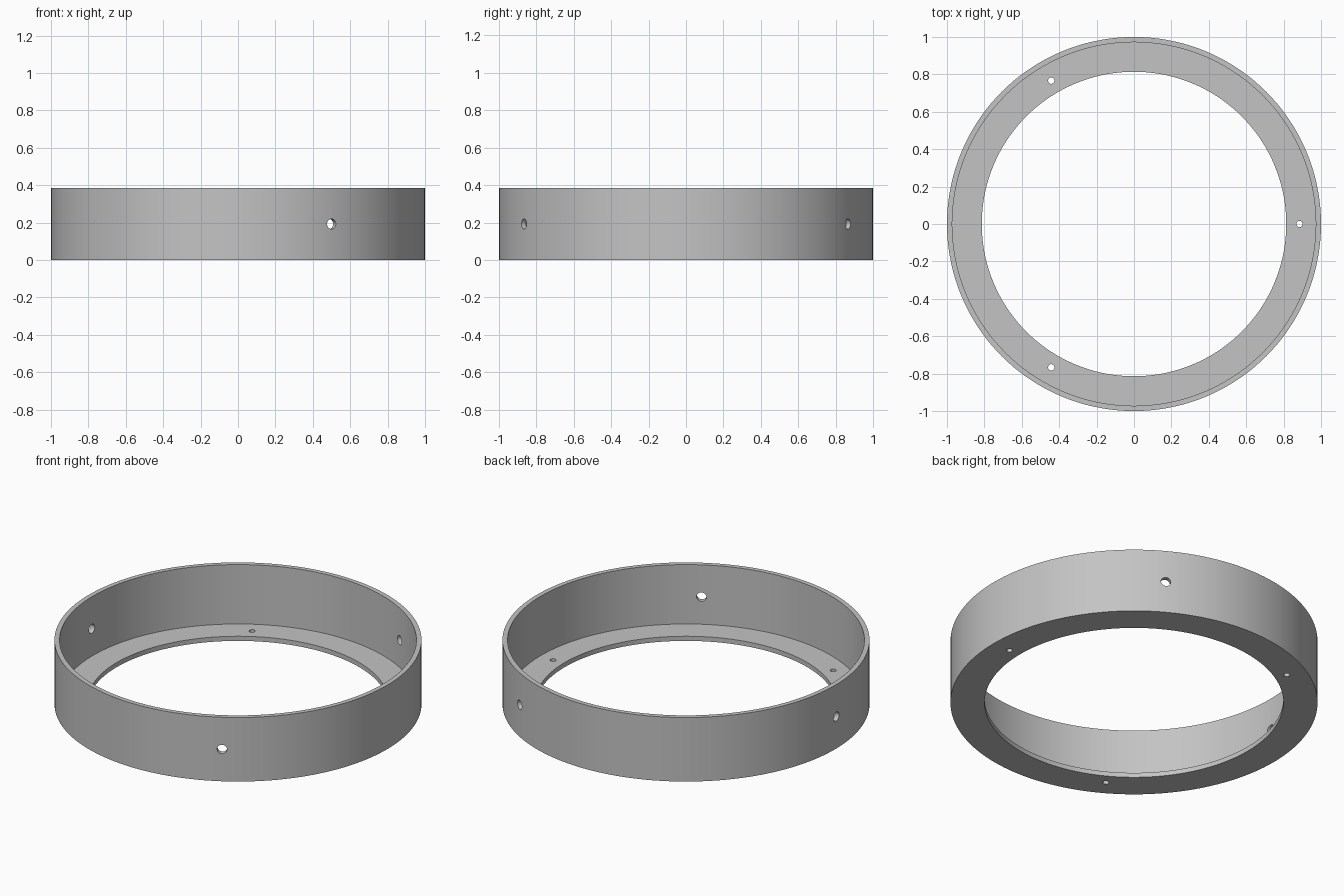
import bpy
import bmesh
from math import radians, cos, sin, pi
from mathutils import Matrix, Vector

if "Cube" in bpy.data.objects:
    bpy.data.objects.remove(bpy.data.objects["Cube"], do_unlink=True)

OUTER, WALL_INNER, FLANGE_INNER = 1.0, 0.972, 0.814
HEIGHT, FLOOR = 0.385, 0.028
SEGMENTS = 144

grey = bpy.data.materials.new("plain grey")
grey.use_nodes = True
colour = (0.55, 0.55, 0.55, 1)
grey.diffuse_color = colour
grey.node_tree.nodes["Principled BSDF"].inputs["Base Color"].default_value = colour


def add_object(name, bm):
    bmesh.ops.recalc_face_normals(bm, faces=bm.faces)
    mesh = bpy.data.meshes.new(name)
    bm.to_mesh(mesh)
    bm.free()
    mesh.materials.append(grey)
    obj = bpy.data.objects.new(name, mesh)
    bpy.context.collection.objects.link(obj)
    return obj


def cut_hole(target, radius, matrix):
    """Drill a round hole along the local z axis of the matrix."""
    bm = bmesh.new()
    bmesh.ops.create_cone(bm, cap_ends=True, segments=32, radius1=radius,
                          radius2=radius, depth=0.2, matrix=matrix)
    cutter = add_object("hole_cutter", bm)
    cutter.hide_render = True
    mod = target.modifiers.new("hole", "BOOLEAN")
    mod.operation = "DIFFERENCE"
    mod.solver = "EXACT"
    mod.object = cutter
    bpy.ops.object.modifier_apply(modifier=mod.name)
    bpy.data.objects.remove(cutter, do_unlink=True)


# Ring with an L-shaped section: upright wall and inward flange
profile = [(FLANGE_INNER, 0), (OUTER, 0), (OUTER, HEIGHT),
           (WALL_INNER, HEIGHT), (WALL_INNER, FLOOR), (FLANGE_INNER, FLOOR)]
bm = bmesh.new()
verts = [bm.verts.new((r, 0, z)) for r, z in profile]
edges = [bm.edges.new((a, b)) for a, b in zip(verts, verts[1:] + verts[:1])]
bmesh.ops.spin(bm, geom=verts + edges, cent=(0, 0, 0), axis=(0, 0, 1),
               angle=2 * pi, steps=SEGMENTS, use_merge=True)
bmesh.ops.remove_doubles(bm, verts=bm.verts, dist=0.0001)
ring = add_object("flanged_ring", bm)
bpy.context.view_layer.objects.active = ring
ring.select_set(True)

# Three flange holes, and three wall holes midway between them
for i in range(3):
    a = radians(120 * i)
    cut_hole(ring, 0.017, Matrix.Translation((0.885 * cos(a), 0.885 * sin(a), 0)))
    b = a + radians(60)
    outward = Vector((cos(b), sin(b), 0))
    cut_hole(ring, 0.027, Matrix.Translation(outward * 0.985 + Vector((0, 0, HEIGHT / 2)))
             @ outward.to_track_quat("Z", "Y").to_matrix().to_4x4())

bpy.ops.object.shade_smooth_by_angle(angle=radians(30))
